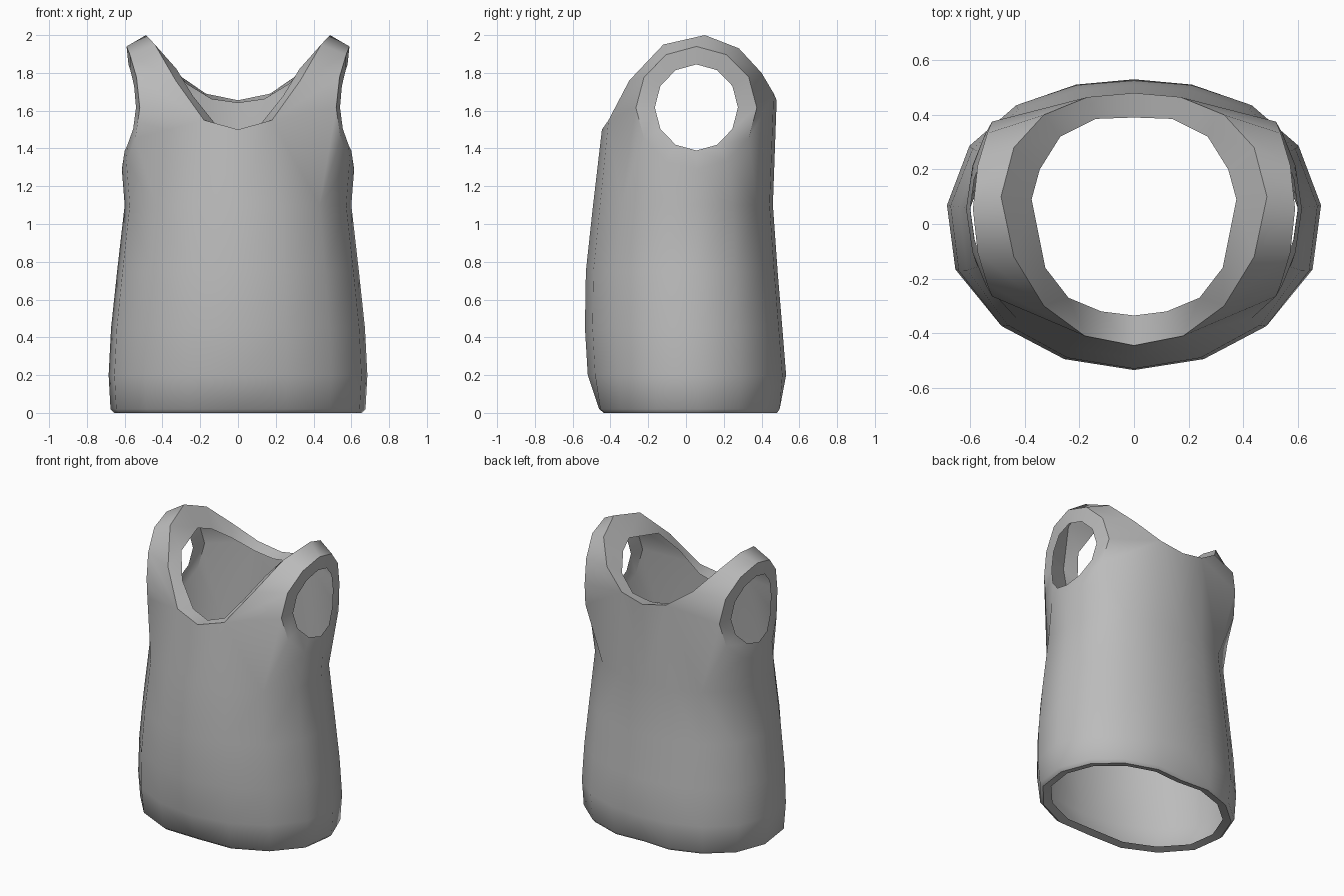
import bpy, bmesh, math

cube = bpy.data.objects.get("Cube")
if cube:
    bpy.data.objects.remove(cube)

# Half outline of the torso, front centre to back centre
OUTLINE = [(0, -1), (.38, -.925), (.72, -.70), (.955, -.32), (1, .13),
           (.88, .54), (.63, .82), (.31, .963), (0, 1)]
# Torso rings: height, half width, front depth, back depth, centre dent
RINGS = [(.012, .60, .41, .45, .03), (0, .655, .465, .50, .03),
         (.02, .675, .49, .515, .03), (.2, .685, .52, .53, 0),
         (.45, .672, .535, .51, 0), (.75, .64, .53, .485, 0),
         (1.1, .60, .492, .46, 0)]
# Neckline ridge and the lip turned in behind it
NECK = [(0, -.445, 1.5), (.18, -.41, 1.55), (.33, -.30, 1.76), (.44, -.12, 1.95),
        (.487, .1, 2), (.44, .28, 1.93), (.33, .40, 1.8), (.17, .465, 1.69), (0, .48, 1.655)]
LIP = [(0, -.335, 1.49), (.12, -.32, 1.53), (.24, -.27, 1.68), (.325, -.16, 1.82),
       (.375, .09, 1.87), (.345, .2, 1.83), (.27, .32, 1.74), (.14, .385, 1.66), (0, .39, 1.64)]

bm = bmesh.new()


def add_points(points):
    return [bm.verts.new(p) for p in points]


def torso_ring(z, w, front, back, dent):
    pts = []
    for x, y in OUTLINE:
        depth = (front if y < 0 else back) - (dent if x == 0 else 0)
        pts.append((x * w, y * depth, z))
    return add_points(pts)


def arm_ring(ry, rz, cz, x_low, x_mid, x_top):
    """Twelve points from the bottom, round the front, over the top."""
    pts = []
    for k in range(12):
        a = k * math.tau / 12
        c = math.cos(a)
        x = x_mid + ((x_low if c > 0 else x_top) - x_mid) * c * c
        pts.append((x, .055 - ry * math.sin(a), cz - rz * c))
    return add_points(pts)


def strip(a, b):
    for i in range(len(a) - 1):
        bm.faces.new((a[i], a[i + 1], b[i + 1], b[i]))


# Hem and torso
rings = [torso_ring(*r) for r in RINGS]
for low, high in zip(rings, rings[1:]):
    strip(low, high)

# Armhole band
rim = arm_ring(.32, .325, 1.615, .615, .52, .59)
hole = arm_ring(.22, .228, 1.617, .60, .54, .58)
strip(rim + rim[:1], hole + hole[:1])

# Neckline
T, N = rings[-1], add_points(NECK)
strip(N, add_points(LIP))

# Chest, back and straps, joined around the armhole
for s in (1, -1):
    t = T[:5] if s == 1 else T[:3:-1]
    n = N[:5] if s == 1 else N[:3:-1]
    r = [rim[(s * k) % 12] for k in range(7)]
    bm.faces.new((t[0], t[1], n[1], n[0]))
    bm.faces.new((t[1], t[2], r[2], r[3], n[1]))
    strip(t[2:5], r[2::-1])
    strip(n[1:5], r[3:7])

bmesh.ops.recalc_face_normals(bm, faces=bm.faces)
bm.normal_update()
outer = max(bm.faces, key=lambda f: f.calc_center_median().x)
if outer.normal.x < 0:
    bmesh.ops.reverse_faces(bm, faces=bm.faces)

mesh = bpy.data.meshes.new("tank_top")
bm.to_mesh(mesh)
bm.free()
shirt = bpy.data.objects.new("tank_top", mesh)
bpy.context.collection.objects.link(shirt)

# Grey cloth
cloth = bpy.data.materials.new("grey_cloth")
cloth.use_nodes = True
grey = (.5, .5, .5, 1)
cloth.diffuse_color = grey
cloth.node_tree.nodes["Principled BSDF"].inputs["Base Color"].default_value = grey
mesh.materials.append(cloth)

# Smooth shading, then the other half
bpy.ops.object.select_all(action="DESELECT")
shirt.select_set(True)
bpy.context.view_layer.objects.active = shirt
bpy.ops.object.shade_smooth_by_angle(angle=math.radians(50))
mirror = shirt.modifiers.new("mirror", "MIRROR")
mirror.use_clip = True
mirror.merge_threshold = .001
